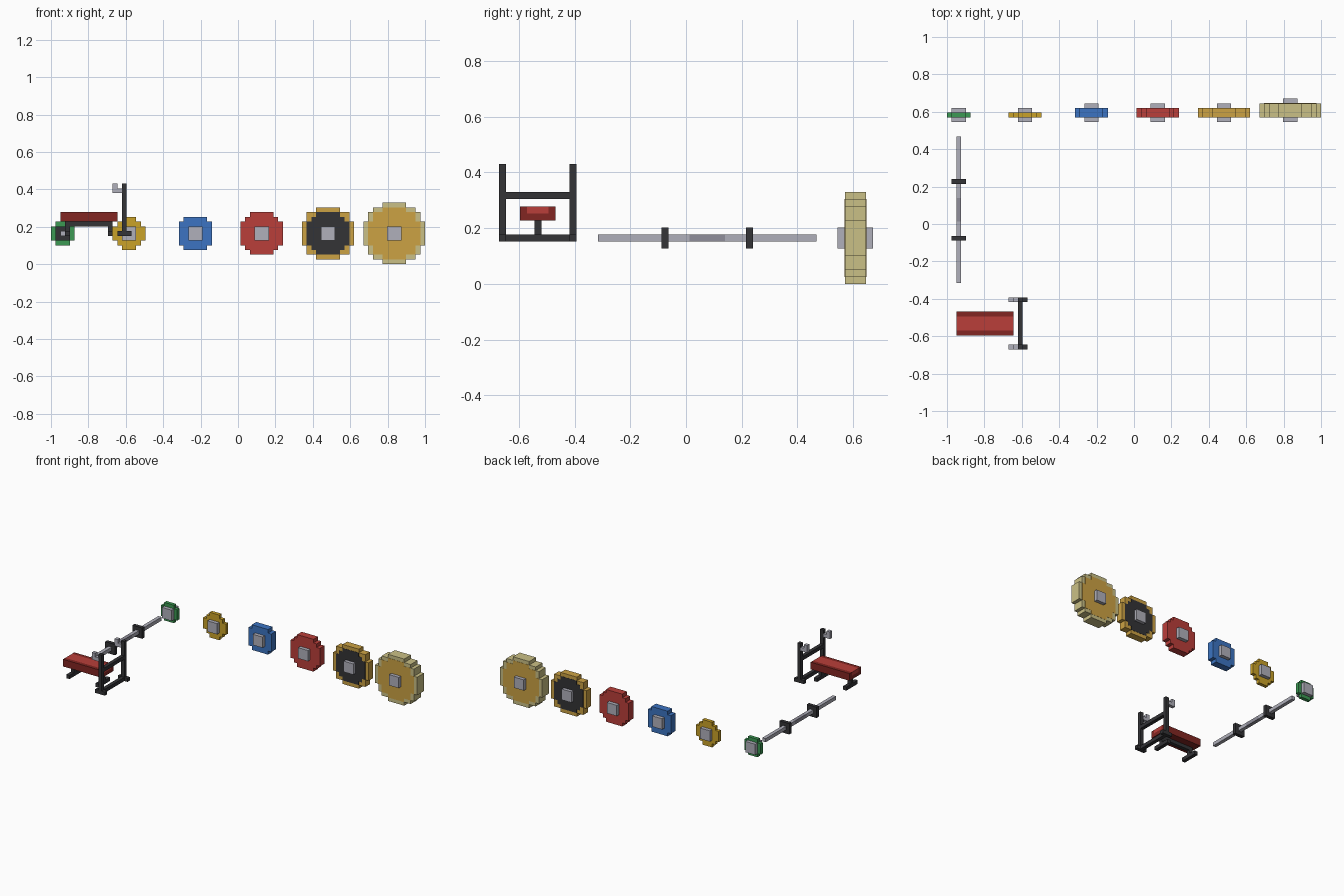
import bpy, bmesh
from mathutils import Vector

cube = bpy.data.objects.get("Cube")
if cube:
    bpy.data.objects.remove(cube, do_unlink=True)

U = 2 / 79                              # size of one block of the grid
ORIGIN = Vector((-1, -26.5 * U, 0))


def linear(c):
    c /= 255
    return c / 12.92 if c <= 0.04045 else ((c + 0.055) / 1.055) ** 2.4


def material(name, *rgb):
    m = bpy.data.materials.new(name)
    col = (*[linear(c) for c in rgb], 1)
    m.use_nodes = True
    m.diffuse_color = col
    m.node_tree.nodes["Principled BSDF"].inputs["Base Color"].default_value = col
    return m


RED = material("red", 186, 62, 58)
DARK_RED = material("dark red", 130, 38, 34)
BLUE = material("blue", 60, 116, 194)
YELLOW = material("yellow", 202, 162, 40)
ORANGE = material("orange", 204, 162, 68)
CREAM = material("cream", 202, 192, 134)
GREEN = material("green", 60, 154, 84)
STEEL = material("steel", 176, 176, 187)
DARK_STEEL = material("dark steel", 144, 143, 155)
BLACK = material("black", 51, 51, 54)


def finish(name, bm, mat):
    bmesh.ops.recalc_face_normals(bm, faces=bm.faces)
    mesh = bpy.data.meshes.new(name)
    bm.to_mesh(mesh)
    bm.free()
    mesh.materials.append(mat)
    ob = bpy.data.objects.new(name, mesh)
    bpy.context.collection.objects.link(ob)
    return ob


def box(name, mat, x, y, z):
    """Box spanning the given (start, end) grid ranges."""
    bm = bmesh.new()
    bmesh.ops.create_cube(bm, size=1)
    for v in bm.verts:
        v.co = ORIGIN + U * Vector([r[0] if c < 0 else r[1]
                                    for c, r in zip(v.co, (x, y, z))])
    return finish(name, bm, mat)


def disc(name, mat, cx, y0, y1, widths):
    """Stepped disc: row widths from the rim to the widest row, mirrored."""
    rows = widths + widths[-2::-1]
    cz = 6.5
    side = []
    for i, w in enumerate(rows):
        for z in (i, i + 1):
            side.append((w / 2, z - len(rows) / 2))
    # drop points shared by equal rows
    side = [p for i, p in enumerate(side)
            if i in (0, len(side) - 1) or not (side[i - 1][0] == p[0] == side[i + 1][0])]
    outline = side + [(-x, z) for x, z in reversed(side)]
    bm = bmesh.new()
    face = bm.faces.new([bm.verts.new(ORIGIN + U * Vector((cx + x, y0, cz + z)))
                         for x, z in outline])
    out = bmesh.ops.extrude_face_region(bm, geom=[face])["geom"]
    bmesh.ops.translate(bm, vec=(0, (y1 - y0) * U, 0),
                        verts=[v for v in out if isinstance(v, bmesh.types.BMVert)])
    return finish(name, bm, mat)


# Weight plates with square hubs, smallest to largest
SMALL = [3, 5, 5]
ROUND = [3, 5, 7, 7]
SQUARISH = [5, 7, 7, 7]
MEDIUM = [5, 7, 9, 9, 9]
LARGE = [5, 9, 9, 11, 11, 11]
HUGE = [5, 9, 11, 11, 13, 13, 13]
plates = [("green", GREEN, SMALL, 1, None, None),
          ("yellow", YELLOW, ROUND, 1, None, None),
          ("blue", BLUE, SQUARISH, 2, None, None),
          ("red", RED, MEDIUM, 2, None, None),
          ("orange", ORANGE, LARGE, 2, BLACK, MEDIUM),
          ("cream", CREAM, HUGE, 3, ORANGE, LARGE)]
for i, (name, mat, rows, thick, face_mat, face_rows) in enumerate(plates):
    cx = 2.5 + 14 * i
    disc(name + "_plate", mat, cx, 49, 49 + thick, rows)
    if face_mat:
        disc(name + "_plate_face", face_mat, cx, 48.95, 49.05 + thick, face_rows)
    box(name + "_plate_hub", STEEL, (cx - 1.5, cx + 1.5), (48, 50 + thick), (5, 8))

# Barbell
for side, y in (("front", (14, 27)), ("back", (32, 45))):
    box(side + "_bar", STEEL, (2, 3), y, (6, 7))
box("bar_grip", DARK_STEEL, (2, 3), (27, 32), (6, 7))
for side, y in (("front", 23), ("back", 35)):
    box(side + "_collar", BLACK, (1, 4), (y, y + 1), (5, 8))

# Bench pad, with a lighter strip along the top
box("pad_base", DARK_RED, (2, 14), (3, 8), (9, 10))
for side, y in (("right", 3), ("left", 7)):
    box(side + "_pad_edge", DARK_RED, (2, 14), (y, y + 1), (10, 11))
box("pad_top", RED, (2, 14), (4, 7), (10, 11))

# Bench frame
box("bench_beam", BLACK, (3, 13), (5, 6), (8, 9))
for end, x in (("foot", 3), ("head", 12)):
    box(end + "_leg", BLACK, (x, x + 1), (5, 6), (7, 8))
    box(end + "_base", BLACK, (x, x + 1), (3, 8), (6, 7))

# Rack with hooks for the bar
for side, y in (("front", 0), ("back", 10)):
    span = (y, y + 1)
    box(side + "_post", BLACK, (15, 16), span, (7, 17))
    box(side + "_rack_foot", BLACK, (14, 17), span, (6, 7))
    box(side + "_hook_arm", STEEL, (13, 15), span, (15, 16))
    box(side + "_hook_tip", STEEL, (13, 14), span, (16, 17))
for level, z in (("lower", 6), ("upper", 12)):
    box(level + "_crossbar", BLACK, (15, 16), (1, 10), (z, z + 1))
